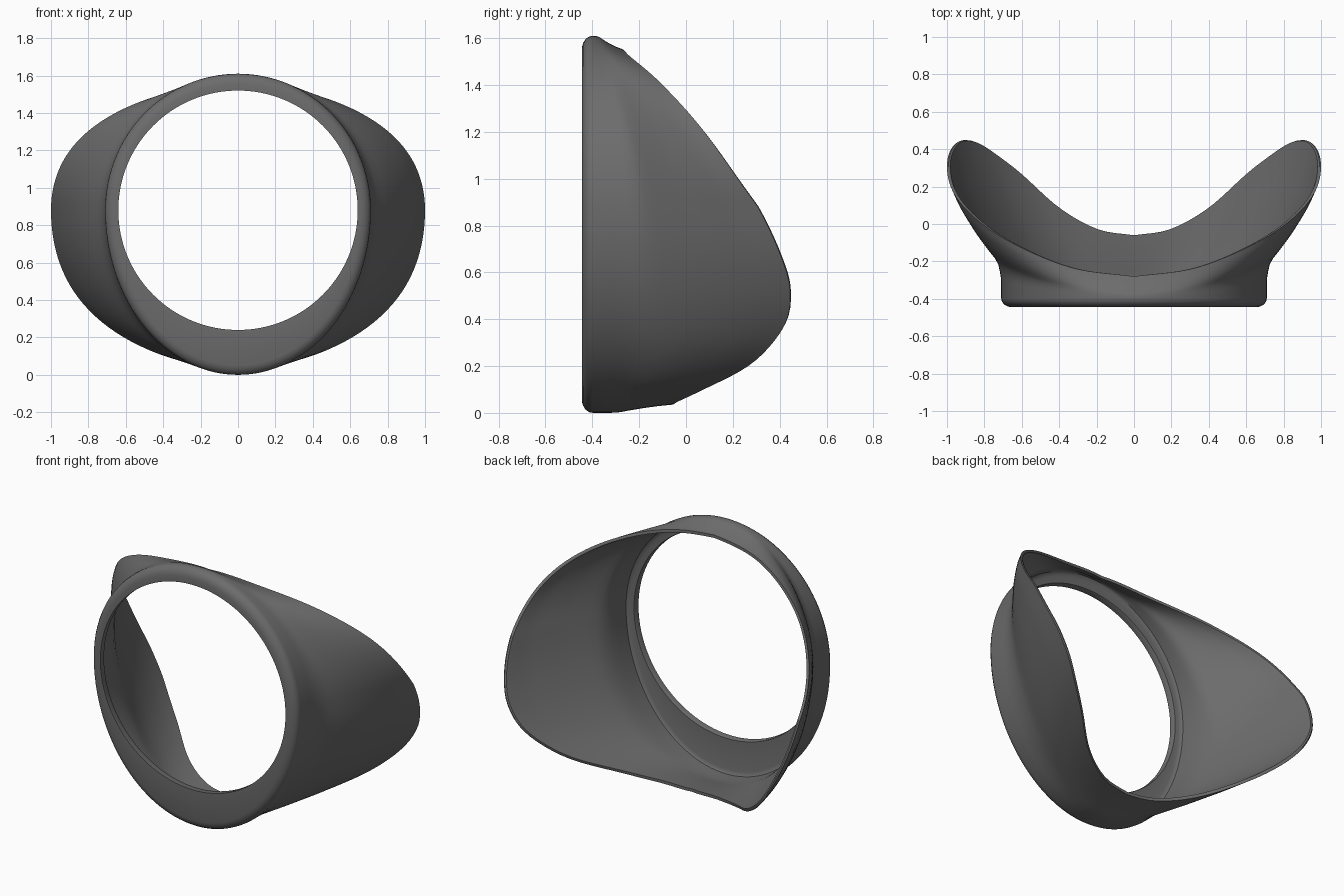
import bpy, bmesh, math

if "Cube" in bpy.data.objects:
    bpy.data.objects.remove(bpy.data.objects["Cube"])

SEGMENTS = 128
CENTRE_Z = 0.88
STEPS = 14


def smooth_lookup(keys, t):
    """Cubic interpolation through (position, value) keys, flat at both ends' mirrors."""
    last = len(keys) - 1
    i = max(k for k in range(last) if keys[k][0] <= t or k == 0)

    def slope(k):
        a, b = keys[max(k - 1, 0)], keys[min(k + 1, last)]
        return (b[1] - a[1]) / (b[0] - a[0])

    (t0, v0), (t1, v1) = keys[i], keys[i + 1]
    h = t1 - t0
    s = (t - t0) / h
    return ((2 * s**3 - 3 * s**2 + 1) * v0 + (s**3 - 2 * s**2 + s) * h * slope(i)
            + (3 * s**2 - 2 * s**3) * v1 + (s**3 - s**2) * h * slope(i + 1))


# Depth of the swept rear edge, by angle from the top round to the bottom
REAR_DEPTH = [(0, -0.28), (0.33, -0.235), (0.69, -0.10), (1.08, 0.08), (1.39, 0.22),
              (1.67, 0.35), (1.91, 0.43), (2.04, 0.445), (2.18, 0.43), (2.33, 0.37),
              (2.5, 0.27), (2.74, 0.08), (2.95, -0.03), (math.pi, -0.06)]
# How the wall flares from the neck (0) out to the rear edge (1)
FLARE = [(0, 0), (0.16, 0.07), (0.32, 0.29), (0.48, 0.5), (0.65, 0.69), (0.81, 0.85), (1, 1)]


def hole(phi, radius):
    return radius * math.sin(phi), radius * math.cos(phi)


def neck(phi, inset):
    c = math.cos(phi)
    return (0.71 - inset) * math.sin(phi), ((0.73 if c > 0 else 0.88) - inset) * c


def rear(phi, inset):
    c = math.cos(phi)
    bulge = 1 + 0.03 * math.sin(2 * phi) ** 2
    return ((1.0 - inset) * math.sin(phi) * bulge,
            ((0.675 if c > 0 else 0.845) - inset) * c)


def neck_depth(phi):
    c = math.cos(phi)
    return -0.30 - (0.09 if c > 0 else 0.03) * c * c


def wall(phi, u, inset):
    """Point on the flared wall between the neck and the rear edge."""
    f = smooth_lookup(FLARE, u)
    a, b = neck(phi, inset), rear(phi, inset)
    y0, y1 = neck_depth(phi), smooth_lookup(REAR_DEPTH, phi)
    return a[0] + (b[0] - a[0]) * f, y0 + (y1 - y0) * u, a[1] + (b[1] - a[1]) * f


def section(phi):
    """Closed cross-section: hole, front flange, outer wall, rear edge, inner wall."""
    pts = []

    def add(xz, y):
        pts.append((xz[0], y, xz[1]))

    add(hole(phi, 0.64), -0.445)
    for inset, y in ((0.05, -0.445), (0.03, -0.439), (0.013, -0.428), (0.003, -0.413)):
        add(neck(phi, inset), y)
    add(neck(phi, 0), -0.397)
    pts.extend(wall(phi, k / STEPS, 0) for k in range(STEPS + 1))
    x, y, z = wall(phi, 1, 0.008)
    pts.append((x, y + 0.004 * math.sin(phi), z))
    pts.extend(wall(phi, k / STEPS, 0.018) for k in range(STEPS, -1, -1))
    for inset, y in ((0.021, -0.392), (0.03, -0.399), (0.045, -0.403)):
        add(neck(phi, inset), y)
    add(hole(phi, 0.643), -0.405)
    add(hole(phi, 0.64), -0.409)
    return pts


# Eyecup shell: sections swept round the opening, left and right mirrored
bm = bmesh.new()
rings = []
for s in range(SEGMENTS):
    angle = 2 * math.pi * s / SEGMENTS
    side = 1 if angle <= math.pi else -1
    phi = angle if side == 1 else 2 * math.pi - angle
    rings.append([bm.verts.new((side * x, y, z + CENTRE_Z)) for x, y, z in section(phi)])
for s in range(SEGMENTS):
    a, b = rings[s], rings[(s + 1) % SEGMENTS]
    for k in range(len(a)):
        j = (k + 1) % len(a)
        bm.faces.new((a[k], a[j], b[j], b[k]))
bmesh.ops.recalc_face_normals(bm, faces=bm.faces)
mesh = bpy.data.meshes.new("eyecup_shell")
bm.to_mesh(mesh)
bm.free()
shell = bpy.data.objects.new("eyecup_shell", mesh)
bpy.context.collection.objects.link(shell)

# Dark grey rubber
rubber = bpy.data.materials.new("dark grey rubber")
rubber.use_nodes = True
colour = (0.15, 0.15, 0.15, 1)
rubber.diffuse_color = colour
rubber.node_tree.nodes["Principled BSDF"].inputs["Base Color"].default_value = colour
mesh.materials.append(rubber)

bpy.ops.object.select_all(action="DESELECT")
shell.select_set(True)
bpy.context.view_layer.objects.active = shell
bpy.ops.object.shade_smooth_by_angle(angle=math.radians(40))
